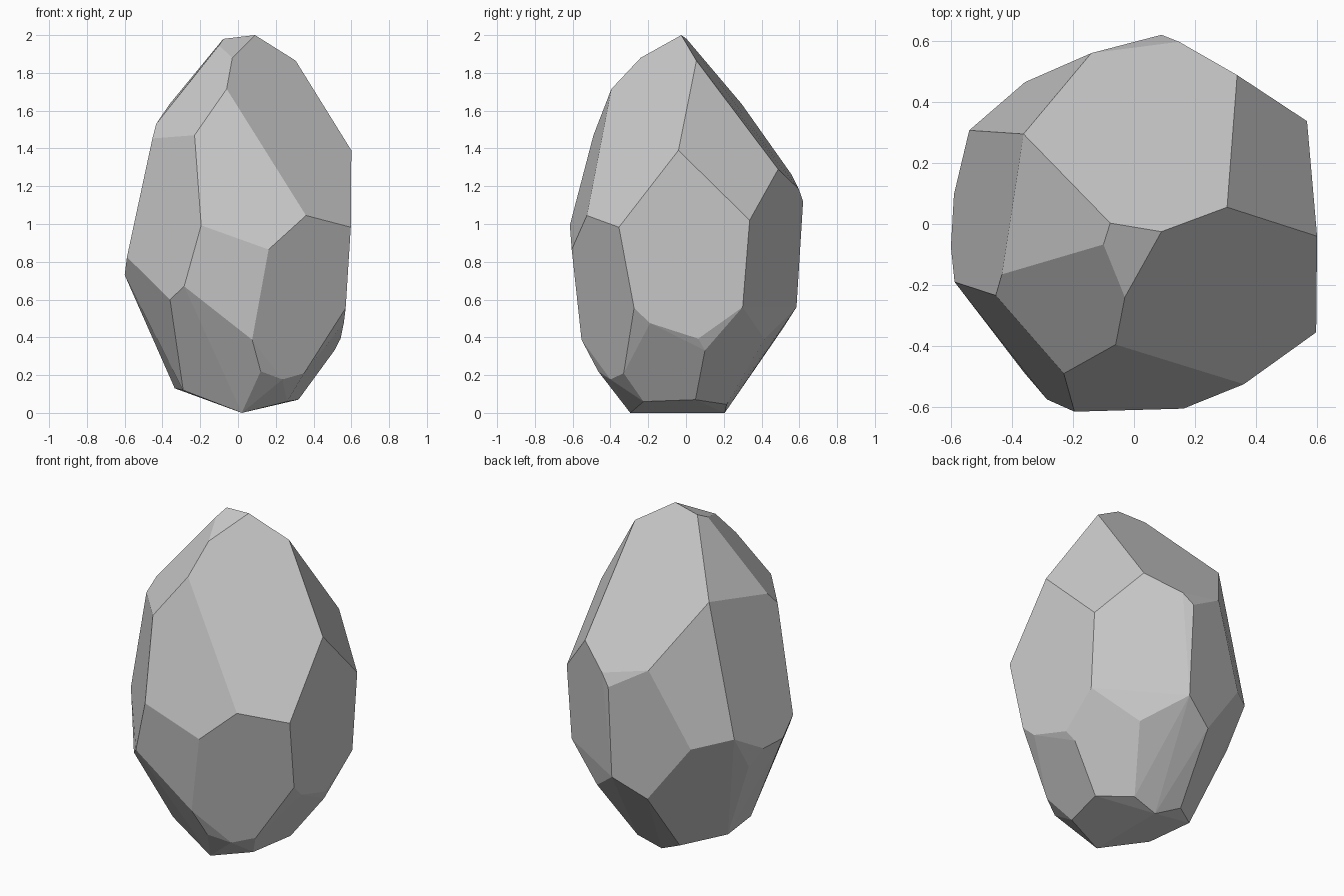
import bpy, bmesh
from math import radians

# Facet corners of the stone, grouped by height (x, y, z)
crown = [
    (.09, -.025, 2), (-.078, .003, 1.98), (-.10, -.067, 1.945),
    (-.03, -.24, 1.88), (.305, .055, 1.865), (-.06, -.395, 1.715),
    (-.362, .295, 1.635), (-.433, -.165, 1.53), (-.23, -.49, 1.47),
    (-.453, -.234, 1.453), (.60, -.04, 1.39), (.338, .488, 1.29),
    (-.14, .56, 1.26), (.148, .597, 1.185), (.09, .62, 1.12),
]
waist = [
    (.36, -.525, 1.045), (.567, .337, 1.02), (-.195, -.615, .993),
    (.597, -.355, .983), (.162, -.605, .865), (-.54, .307, .85),
    (-.588, -.19, .825), (-.357, .465, .80), (-.60, -.075, .73),
    (-.59, .097, .73), (-.285, -.575, .67), (-.535, .16, .63),
    (-.36, -.487, .60), (.09, .585, .56), (.56, .30, .56),
    (.57, -.275, .555),
]
base = [
    (.56, -.19, .475), (-.10, .515, .45), (.307, .416, .39),
    (.543, .065, .393), (.075, -.553, .387), (.51, .10, .33),
    (.12, -.465, .22), (.35, -.33, .21), (.235, -.40, .177),
    (-.335, .075, .13), (-.29, -.21, .12), (-.13, .245, .073),
    (.32, .05, .07), (.26, -.225, .06), (.176, .215, .045),
    (.02, -.295, 0), (.02, .205, 0),
]

# Wrap the corners in a convex skin
bm = bmesh.new()
for p in crown + waist + base:
    bm.verts.new(p)
hull = bmesh.ops.convex_hull(bm, input=bm.verts[:])
loose = {v for v in hull["geom_interior"] + hull["geom_unused"]
         if isinstance(v, bmesh.types.BMVert)}
bmesh.ops.delete(bm, geom=list(loose), context='VERTS')

# Merge nearly coplanar triangles into broad flat facets
bmesh.ops.dissolve_limit(bm, angle_limit=radians(5),
                         verts=bm.verts[:], edges=bm.edges[:])
bmesh.ops.recalc_face_normals(bm, faces=bm.faces[:])

mesh = bpy.data.meshes.new("faceted_stone")
bm.to_mesh(mesh)
bm.free()
stone = bpy.data.objects.new("faceted_stone", mesh)
bpy.context.collection.objects.link(stone)
